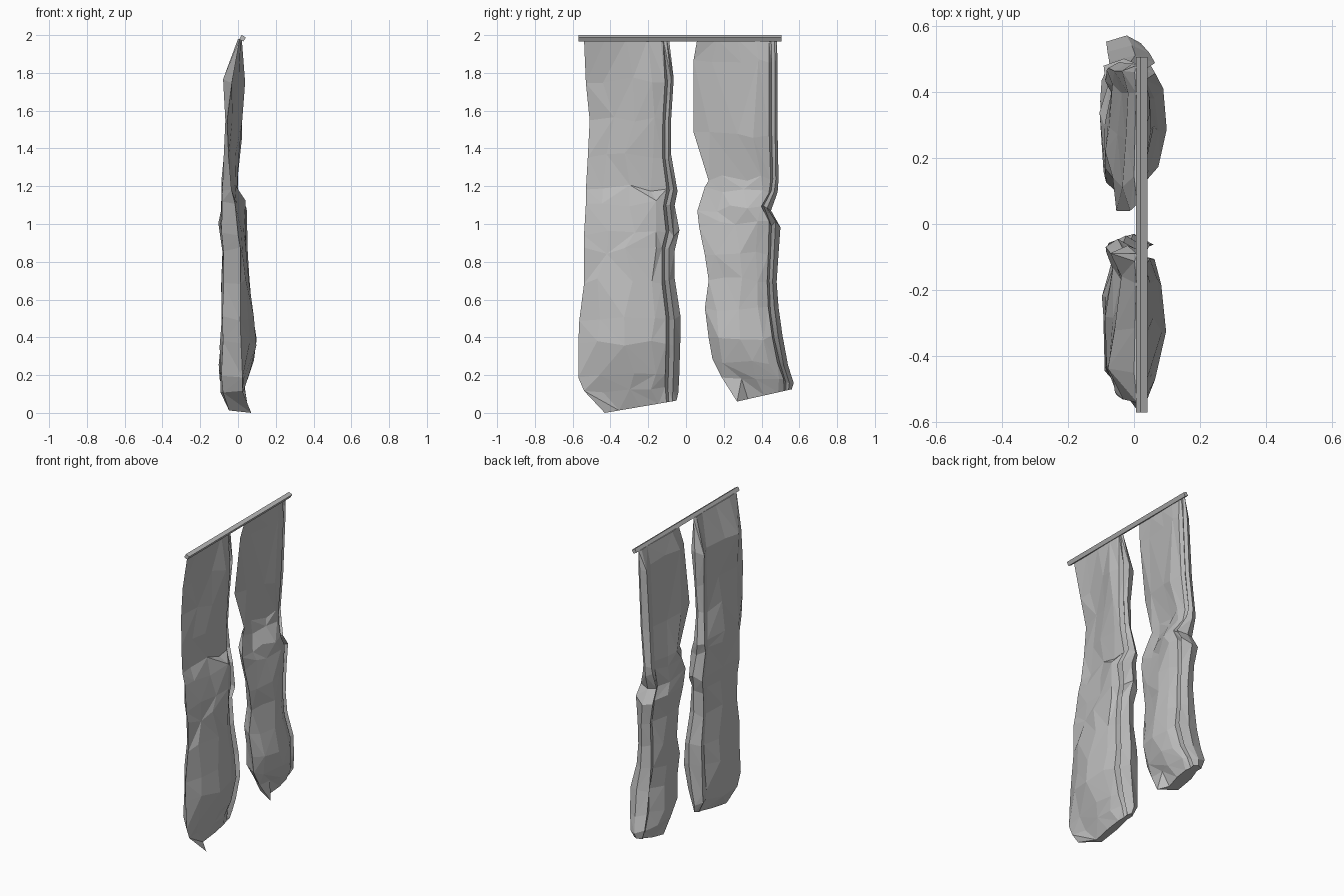
import bpy, bmesh, math, random

random.seed(4)

if "Cube" in bpy.data.objects:
    bpy.data.objects.remove(bpy.data.objects["Cube"], do_unlink=True)


def make_material(name, colour):
    mat = bpy.data.materials.new(name)
    mat.use_nodes = True
    mat.diffuse_color = colour
    mat.node_tree.nodes["Principled BSDF"].inputs["Base Color"].default_value = colour
    return mat


grey = make_material("plain grey", (0.5, 0.5, 0.5, 1))


def finish(bm, name):
    bmesh.ops.recalc_face_normals(bm, faces=bm.faces)
    mesh = bpy.data.meshes.new(name)
    bm.to_mesh(mesh)
    bm.free()
    mesh.materials.append(grey)
    obj = bpy.data.objects.new(name, mesh)
    bpy.context.collection.objects.link(obj)
    return obj


def sample(table, z):
    """Interpolate the rows of a table sorted from the top down."""
    for upper, lower in zip(table, table[1:]):
        if z >= lower[0]:
            f = min(1, (upper[0] - z) / (upper[0] - lower[0]))
            return [a + (b - a) * f for a, b in zip(upper[1:], lower[1:])]
    return table[-1][1:]


# Cloth depth: height, back x, front x, x of the right edge, forward ledge
DEPTH = [
    (1.98, 0, 0.02, 0.01, 0), (1.76, -0.08, 0.035, -0.03, 0),
    (1.5, -0.06, 0.02, -0.06, 0), (1.2, -0.09, -0.005, -0.04, 0),
    (1.12, -0.09, 0.015, -0.02, 0.03), (1, -0.1, 0.03, 0, 0.025),
    (0.9, -0.08, 0.035, 0.01, 0), (0.83, -0.08, 0.055, 0.01, 0),
    (0.6, -0.09, 0.06, 0.015, 0), (0.4, -0.09, 0.1, 0.015, 0),
    (0.27, -0.1, 0.08, 0.015, 0), (0.12, -0.09, 0.03, 0.025, 0),
    (0, -0.05, 0, 0.07, 0),
]

# Cloth outline: height, right edge y, left edge y
WIDE = [
    (1.98, -0.54, -0.09), (1.76, -0.53, -0.065), (1.55, -0.51, -0.08),
    (1.36, -0.52, -0.08), (1.19, -0.53, -0.045), (1.11, -0.53, -0.06),
    (0.95, -0.54, -0.035), (0.86, -0.54, -0.06), (0.7, -0.54, -0.06),
    (0.5, -0.565, -0.03), (0.37, -0.57, -0.03), (0.2, -0.57, -0.035),
    (0.12, -0.54, -0.04), (0, -0.43, -0.05),
]
NARROW = [
    (1.98, 0.06, 0.48), (1.87, 0.04, 0.485), (1.47, 0.04, 0.485),
    (1.24, 0.12, 0.49), (1.18, 0.1, 0.485), (1.08, 0.06, 0.45),
    (1, 0.07, 0.5), (0.85, 0.1, 0.49), (0.7, 0.12, 0.48),
    (0.55, 0.1, 0.49), (0.4, 0.12, 0.51), (0.27, 0.14, 0.54),
    (0.17, 0.19, 0.57), (0.06, 0.27, 0.56),
]

# Cross-section as (along width, across depth): right edge, front, pleated
# left end, then the back; flatter at the top, bulging lower down
UPPER = [(0, 0), (0.25, 0.45), (0.5, 0.75), (0.75, 1), (0.9, 0.9),
         (0.93, 0.6), (0.97, 0.8), (1, 0.5), (0.95, 0.1),
         (0.8, 0.35), (0.5, 0.15), (0.2, 0)]
LOWER = [(0, 0), (0.2, 0.85), (0.5, 1), (0.75, 0.95), (0.86, 0.8),
         (0.89, 0.45), (0.94, 0.8), (1, 0.5), (0.95, 0.1),
         (0.85, 0.2), (0.6, 0), (0.2, 0.05)]


# Crumpled curtains, lofted from rings and capped
def curtain(name, outline):
    bm = bmesh.new()
    rings = []
    last = len(outline) - 1
    for i, (z, y0, y1) in enumerate(outline):
        back, front, edge, ledge = sample(DEPTH, z)
        inner = 0 < i < last
        blend = max(0, min(1, (1.35 - z) / 0.35))
        ring = []
        for k, (up, low) in enumerate(zip(UPPER, LOWER)):
            t = up[0] + (low[0] - up[0]) * blend
            s = up[1] + (low[1] - up[1]) * blend
            x = edge if k == 0 else back + (front - back) * s
            if t > 0.55 and s > 0.6:
                x += ledge
            y = y0 + (y1 - y0) * t
            h = z + (0.065 * t if i == last else 0)
            if inner:
                x += random.uniform(-0.005, 0.005)
                h += random.uniform(-0.018, 0.018)
                if 0.1 < t < 0.8:
                    y += random.uniform(-0.03, 0.03)
            ring.append(bm.verts.new((x, y, h)))
        rings.append(ring)
    count = len(UPPER)
    for upper, lower in zip(rings, rings[1:]):
        for k in range(count):
            n = (k + 1) % count
            a, b, c, d = upper[k], upper[n], lower[n], lower[k]
            # Alternating diagonals give the creased facets
            if random.random() < 0.5:
                bm.faces.new((a, b, c))
                bm.faces.new((a, c, d))
            else:
                bm.faces.new((a, b, d))
                bm.faces.new((b, c, d))
    for ring in (rings[0], rings[-1]):
        cap = bm.faces.new(ring)
        bmesh.ops.triangulate(bm, faces=[cap])
    return finish(bm, name)


curtain("wide_curtain", WIDE)
curtain("narrow_curtain", NARROW)

# Straight square rod, turned on its corner
rod_bm = bmesh.new()
bmesh.ops.create_cone(rod_bm, cap_ends=True, segments=4, radius1=0.018,
                      radius2=0.018, depth=1.075)
rod = finish(rod_bm, "curtain_rod")
rod.rotation_euler = (math.pi / 2, math.radians(-15), 0)
rod.location = (0.024, -0.032, 1.983)
